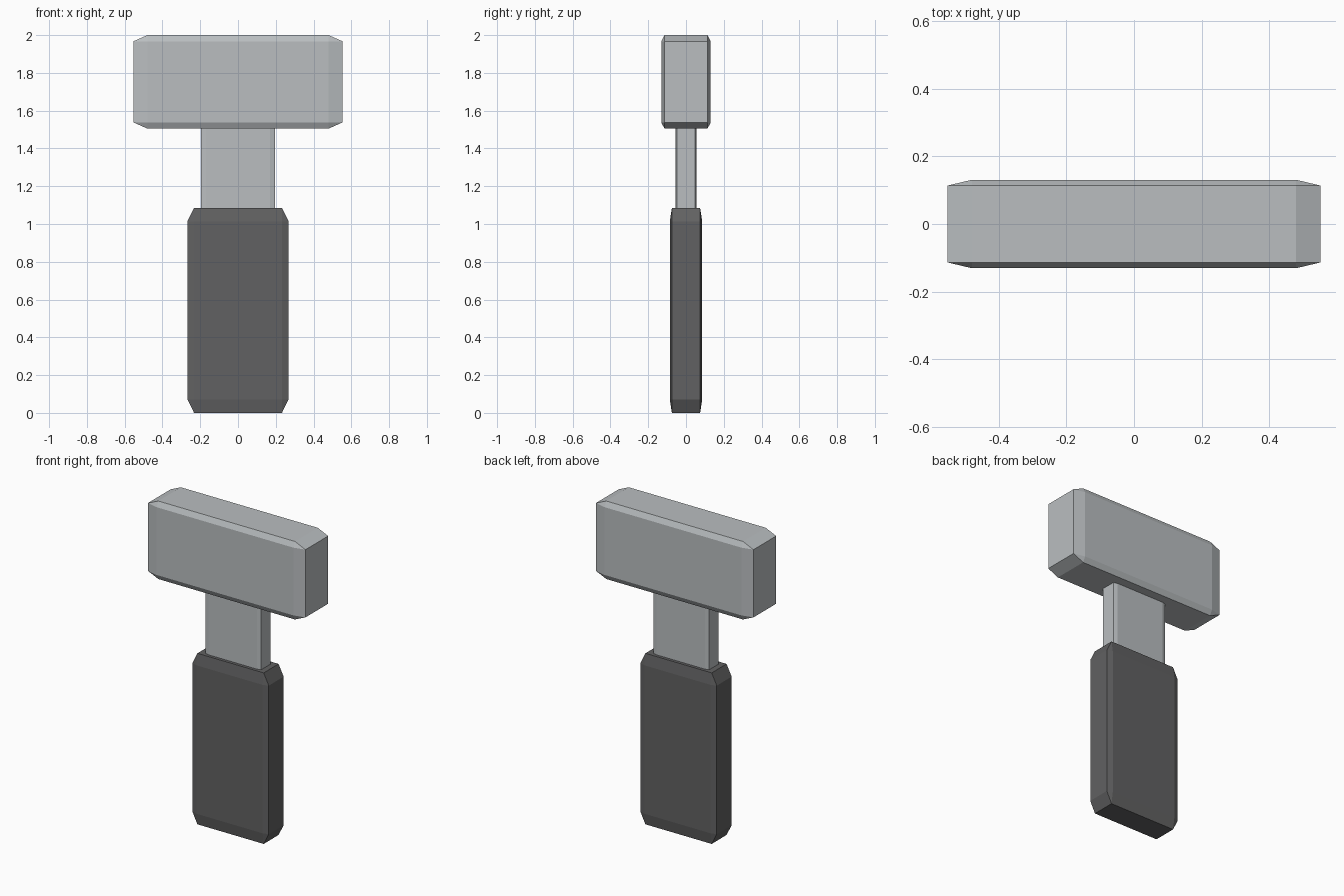
import bpy
import bmesh
from mathutils import Matrix, Vector

default_cube = bpy.data.objects.get("Cube")
if default_cube:
    bpy.data.objects.remove(default_cube, do_unlink=True)


def make_material(name, rgb):
    mat = bpy.data.materials.new(name)
    mat.use_nodes = True
    color = (*rgb, 1)
    mat.diffuse_color = color
    mat.node_tree.nodes["Principled BSDF"].inputs["Base Color"].default_value = color
    return mat


def chamfered_block(name, width, depth, bottom, top, mat, chamfer=0.066):
    """Bevel a unit cube, then stretch it so the chamfers stretch along."""
    bm = bmesh.new()
    bmesh.ops.create_cube(bm, size=1)
    bmesh.ops.bevel(bm, geom=bm.edges[:], offset=chamfer, offset_type='OFFSET',
                    segments=1, affect='EDGES', clamp_overlap=True)
    size = Vector((width, depth, top - bottom))
    centre = Vector((0, 0, (top + bottom) / 2))
    bm.transform(Matrix.Translation(centre) @ Matrix.Diagonal(size).to_4x4())
    mesh = bpy.data.meshes.new(name)
    bm.to_mesh(mesh)
    bm.free()
    mesh.materials.append(mat)
    obj = bpy.data.objects.new(name, mesh)
    bpy.context.collection.objects.link(obj)
    return obj


steel = make_material("light_steel", (0.49, 0.515, 0.53))
grip = make_material("dark_grip", (0.12, 0.12, 0.122))

# Grip, neck with both ends sunk into its neighbours, and head
chamfered_block("handle", 0.536, 0.172, 0, 1.085, grip)
chamfered_block("neck", 0.392, 0.11, 1.0, 1.6, steel)
chamfered_block("head", 1.106, 0.262, 1.505, 2, steel)
